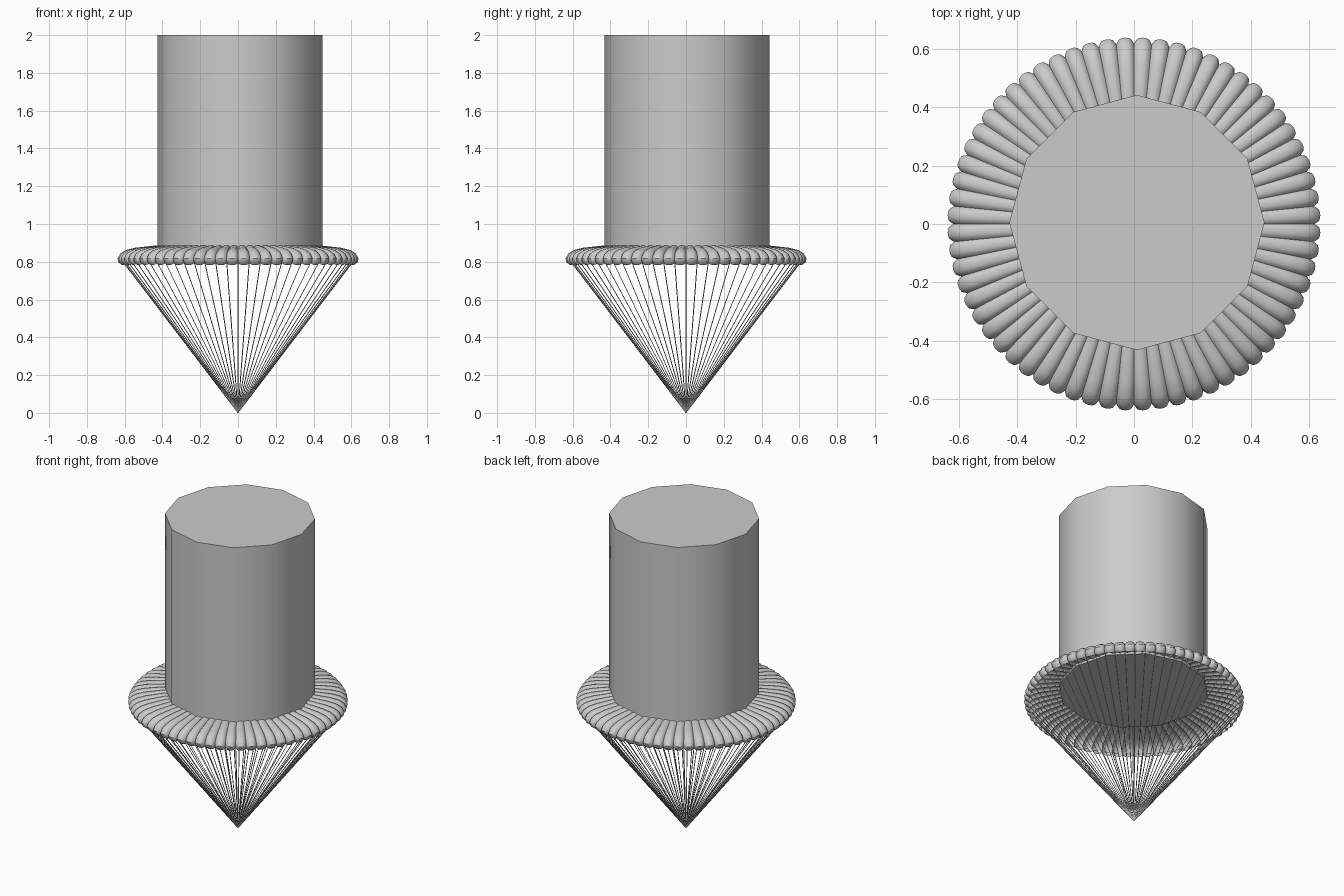
import bpy, bmesh
from math import cos, sin, pi, radians, sqrt

cube = bpy.data.objects.get("Cube")
if cube:
    bpy.data.objects.remove(cube, do_unlink=True)

GORES = 64
STEPS = 6          # facets across each gore

gray = bpy.data.materials.new("plain gray")
gray.use_nodes = True
gray.diffuse_color = (0.6, 0.6, 0.6, 1)
gray.node_tree.nodes["Principled BSDF"].inputs["Base Color"].default_value = (0.6, 0.6, 0.6, 1)


def smooth(obj, angle):
    bpy.ops.object.select_all(action='DESELECT')
    obj.select_set(True)
    bpy.context.view_layer.objects.active = obj
    bpy.ops.object.shade_smooth_by_angle(angle=radians(angle))


# Hanging body: twelve-sided cylinder standing on the canopy
bottom, top = 0.87, 2.0
bpy.ops.mesh.primitive_cylinder_add(vertices=12, radius=0.437, depth=top - bottom,
                                    location=(0.01, 0.005, (top + bottom) / 2))
body = bpy.context.object
body.name = "body_cylinder"
body.data.materials.append(gray)
smooth(body, 40)

# Canopy: seam profile (radius, height, bulge, bulge direction in degrees)
profile = [(0.603, 0.793, 0.016, -40), (0.615, 0.803, 0.020, -15),
           (0.618, 0.816, 0.021, 5), (0.608, 0.832, 0.020, 40),
           (0.585, 0.847, 0.018, 60), (0.54, 0.861, 0.014, 75),
           (0.44, 0.877, 0.009, 85), (0.25, 0.884, 0.004, 90)]
bm = bmesh.new()
columns = []
for j in range(GORES * STEPS):
    a = 2 * pi * j / (GORES * STEPS)
    u = 2 * (j % STEPS) / STEPS - 1
    arch = sqrt(1 - u * u)
    column = []
    for r, z, bulge, tilt in profile:
        t = radians(tilt)
        rr = r + bulge * arch * cos(t)
        column.append(bm.verts.new((rr * cos(a), rr * sin(a), z + bulge * arch * sin(t))))
    columns.append(column)
crown = bm.verts.new((0, 0, 0.888))
for j, col in enumerate(columns):
    nxt = columns[(j + 1) % len(columns)]
    for i in range(len(profile) - 1):
        bm.faces.new((col[i], nxt[i], nxt[i + 1], col[i + 1]))
    bm.faces.new((col[-1], nxt[-1], crown))
mesh = bpy.data.meshes.new("canopy")
bm.to_mesh(mesh)
bm.free()
canopy = bpy.data.objects.new("canopy", mesh)
bpy.context.collection.objects.link(canopy)
mesh.materials.append(gray)
smooth(canopy, 40)

# Suspension lines: one thin cord from each seam down to the point
cords = bpy.data.curves.new("suspension_lines", 'CURVE')
cords.dimensions = '3D'
cords.bevel_depth = 0.0025
cords.bevel_resolution = 0
for k in range(GORES):
    a = 2 * pi * k / GORES
    cord = cords.splines.new('POLY')
    cord.points.add(1)
    cord.points[0].co = (0, 0, 0.002, 1)
    cord.points[1].co = (0.606 * cos(a), 0.606 * sin(a), 0.797, 1)
cords.materials.append(gray)
lines = bpy.data.objects.new("suspension_lines", cords)
bpy.context.collection.objects.link(lines)
